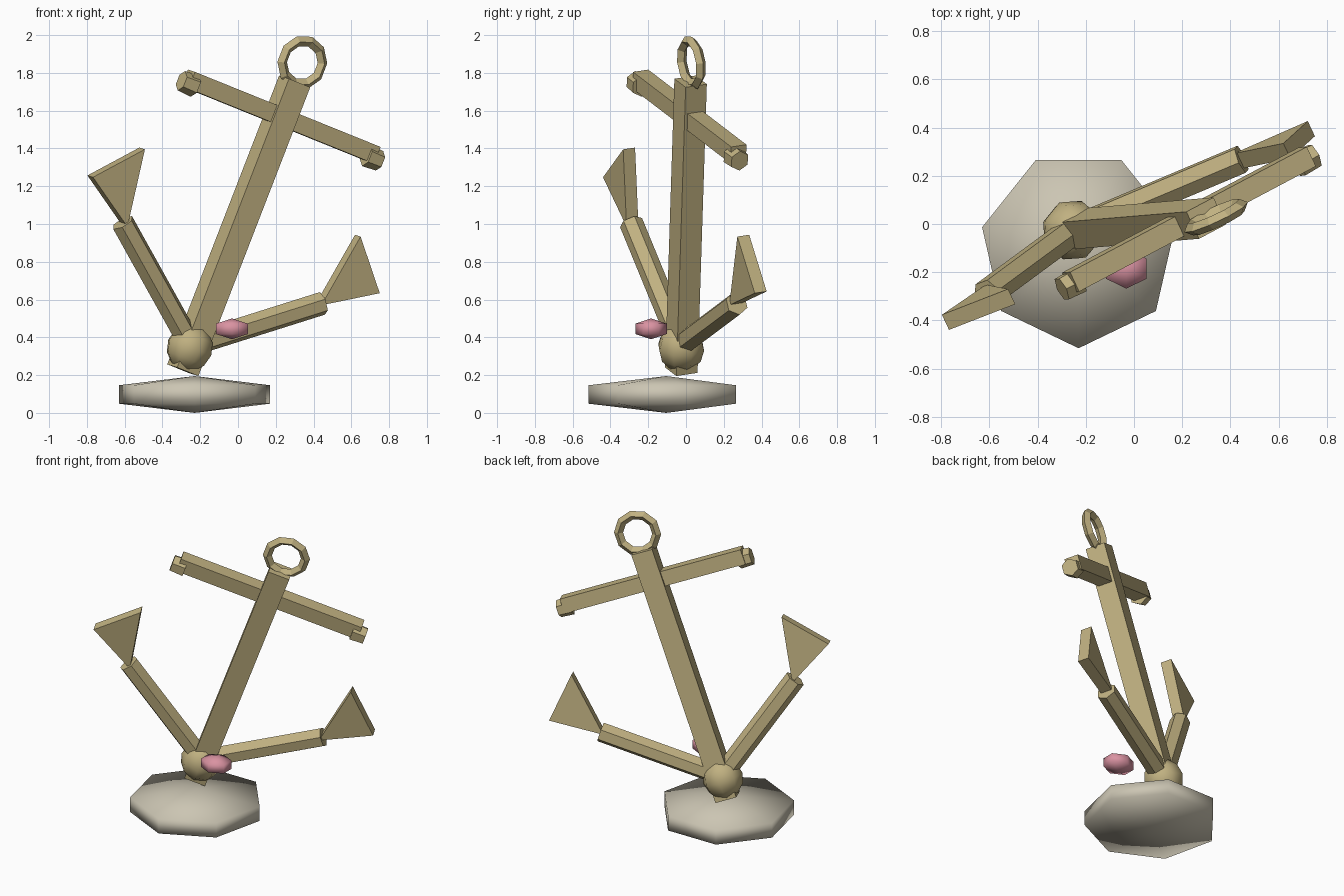
import bpy, bmesh
from math import pi, cos, sin, atan2
from mathutils import Matrix, Vector

old = bpy.data.objects.get("Cube")
if old:
    bpy.data.objects.remove(old, do_unlink=True)


def material(name, rgb):
    m = bpy.data.materials.new(name)
    m.use_nodes = True
    m.diffuse_color = (*rgb, 1)
    bsdf = m.node_tree.nodes["Principled BSDF"]
    bsdf.inputs["Base Color"].default_value = (*rgb, 1)
    bsdf.inputs["Roughness"].default_value = 0.8
    return m


brass = material("aged brass", (0.53, 0.44, 0.22))
stone = material("pale stone", (0.60, 0.56, 0.45))
pink = material("coral pink", (0.70, 0.29, 0.36))

# Leaning frame of the anchor: across the stock, through it, up the shank
up = Vector((0.361, 0.03, 0.932)).normalized()
across = Vector((0.83, 0.44, -0.34))
across = (across - up * across.dot(up)).normalized()
through = up.cross(across)
frame = Matrix((across, through, up)).transposed().to_4x4()
frame.translation = (-0.25, -0.025, 0.36)


def finish(name, bm, mat, matrix=frame, smooth=False):
    bmesh.ops.recalc_face_normals(bm, faces=bm.faces)
    mesh = bpy.data.meshes.new(name)
    bm.to_mesh(mesh)
    bm.free()
    mesh.materials.append(mat)
    for p in mesh.polygons:
        p.use_smooth = smooth
    ob = bpy.data.objects.new(name, mesh)
    ob.matrix_world = matrix
    bpy.context.collection.objects.link(ob)
    return ob


def box(name, centre, size):
    bm = bmesh.new()
    bmesh.ops.create_cube(bm, size=1, matrix=Matrix.Translation(centre) @ Matrix.Diagonal((*size, 1)))
    finish(name, bm, brass)


def rod(name, start, end, radius, tip_radius, sides):
    start, end = Vector(start), Vector(end)
    line = end - start
    bm = bmesh.new()
    bmesh.ops.create_cone(
        bm, cap_ends=True, segments=sides, radius1=radius, radius2=tip_radius, depth=line.length,
        matrix=Matrix.Translation((start + end) / 2) @ line.to_track_quat("Z", "Y").to_matrix().to_4x4())
    finish(name, bm, brass)


def pebble(name, centre, size, sides, rings, mat, turn=0.0, matrix=Matrix()):
    bm = bmesh.new()
    bmesh.ops.create_uvsphere(
        bm, u_segments=sides, v_segments=rings, radius=1,
        matrix=Matrix.Translation(centre) @ Matrix.Diagonal((*size, 1)) @ Matrix.Rotation(turn, 4, "Z"))
    finish(name, bm, mat, matrix, smooth=True)


# Shank, stock and crown ball
box("shank", (0.01, 0, 0.68), (0.135, 0.125, 1.64))
box("stock", (0.01, 0, 1.30), (1.18, 0.09, 0.095))
pebble("crown_ball", (0, 0, -0.015), (0.128, 0.128, 0.128), 8, 6, brass, matrix=frame)

# Ring at the top of the shank, with a diamond section
bm = bmesh.new()
count, major, minor = 10, 0.118, 0.028
loops = []
for i in range(count):
    a = 2 * pi * (i + 0.5) / count
    loop = []
    for k in range(4):
        r = major + minor * cos(k * pi / 2)
        loop.append(bm.verts.new((0.012 + r * cos(a), minor * sin(k * pi / 2), 1.608 + r * sin(a))))
    loops.append(loop)
for i, loop in enumerate(loops):
    following = loops[(i + 1) % count]
    for k in range(4):
        j = (k + 1) % 4
        bm.faces.new((loop[k], loop[j], following[j], following[k]))
finish("top_ring", bm, brass)

# Mirrored arms, flukes and stock ends
for side, label in ((1, "left"), (-1, "right")):
    rod(label + "_arm", (0, 0, 0), (side * 0.635, 0, 0.465), 0.063, 0.063, 6)

    bm = bmesh.new()
    outline = ((0.617, 0.453), (0.912, 0.628), (0.686, 0.868))
    front, back = ([bm.verts.new((side * x, y, z)) for x, z in outline] for y in (-0.035, 0.035))
    bm.faces.new(front)
    bm.faces.new(back[::-1])
    for i in range(3):
        j = (i + 1) % 3
        bm.faces.new((front[i], back[i], back[j], front[j]))
    finish(label + "_fluke", bm, brass)

    x = 0.01 + side * 0.545
    rod(label + "_stock_end", (x, -0.012, 1.278), (x + side * 0.085, -0.012, 1.278), 0.06, 0.055, 6)

# Flat stone under the anchor and the small pink pebble floating by it
pebble("base_stone", (-0.23, -0.105, 0.0975), (0.474, 0.474, 0.0975), 7, 3, stone, turn=pi)
pebble("pink_pebble", (-0.032, -0.185, 0.445), (0.113, 0.096, 0.055), 6, 3, pink)
